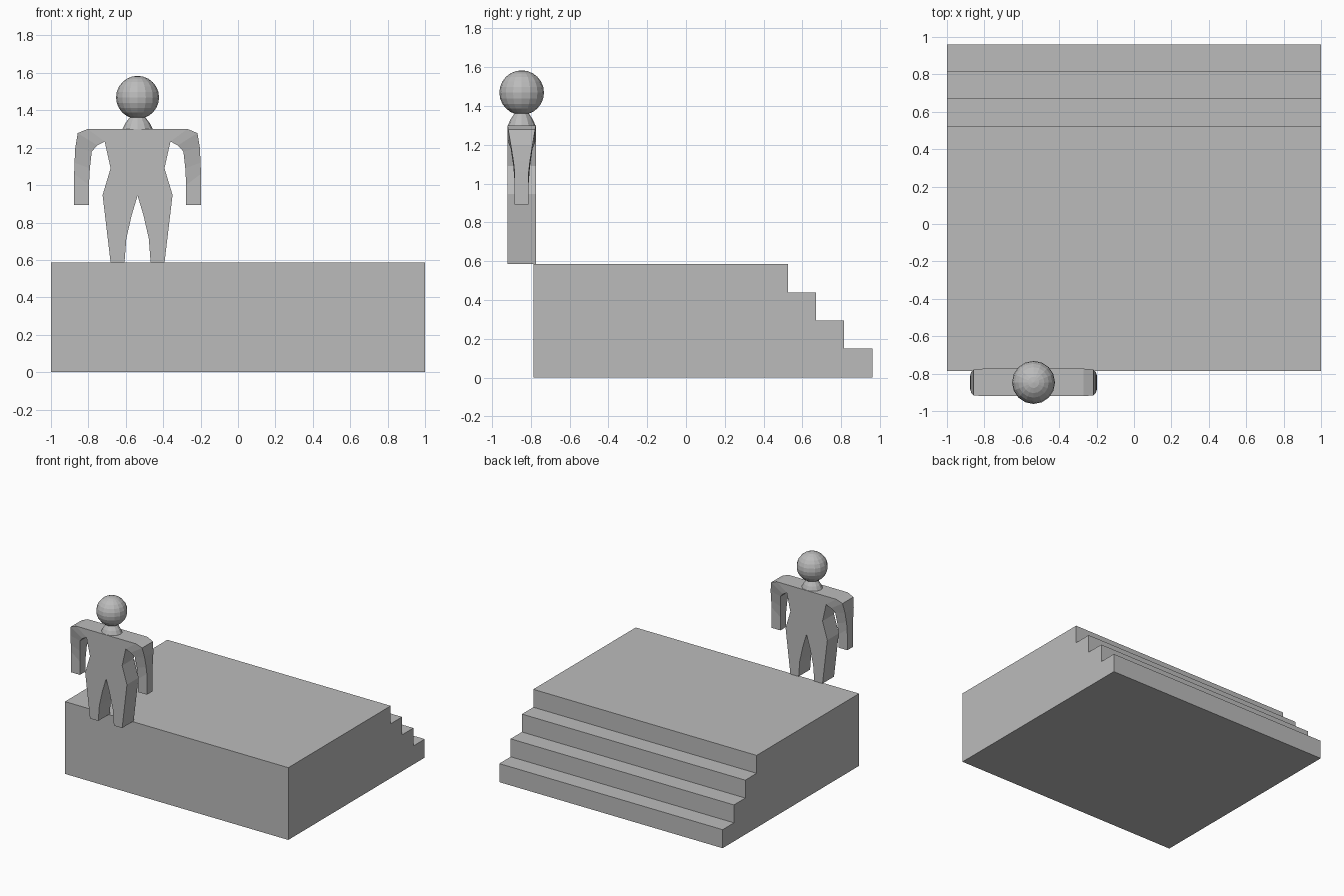
import bpy, bmesh
from mathutils import Matrix

if "Cube" in bpy.data.objects:
    bpy.data.objects.remove(bpy.data.objects["Cube"])

grey = bpy.data.materials.new("plain_grey")
grey.diffuse_color = (0.5, 0.5, 0.5, 1)
grey.use_nodes = True
grey.node_tree.nodes["Principled BSDF"].inputs["Base Color"].default_value = grey.diffuse_color
CX, CY, DECK = -0.537, -0.847, 0.585   # figure centre and deck height


def finish(name, bm, loc=(0, 0, 0)):
    bmesh.ops.remove_doubles(bm, verts=bm.verts, dist=0.0005)
    bmesh.ops.recalc_face_normals(bm, faces=bm.faces)
    mesh = bpy.data.meshes.new(name)
    bm.to_mesh(mesh)
    bm.free()
    mesh.materials.append(grey)
    obj = bpy.data.objects.new(name, mesh)
    obj.location = loc
    bpy.context.collection.objects.link(obj)
    return obj


# Platform with stairs: side profile (y, z) extruded along x
profile = [(-0.785, 0), (-0.785, DECK)]
for i in range(4):
    y, z = 0.525 + 0.145 * i, DECK - 0.145 * i
    profile.append((y, z))
    profile.append((y, z - 0.145 if i < 3 else 0))
bm = bmesh.new()
face = bm.faces.new([bm.verts.new((-1, y, z)) for y, z in profile])
ext = bmesh.ops.extrude_face_region(bm, geom=[face])["geom"]
bmesh.ops.translate(bm, vec=(2, 0, 0),
                    verts=[v for v in ext if isinstance(v, bmesh.types.BMVert)])
finish("stepped_platform", bm)

# Body: flat torso and legs outline, half of it mirrored
D = 0.0735
half = [(0.267, 1.30), (0.176, 1.233), (0.144, 1.09), (0.187, 0.947),
        (0.144, DECK), (0.07, DECK), (0.06, 0.714), (0.032, 0.837)]
outline = half + [(0, 0.944)] + [(-x, z) for x, z in reversed(half)]
bm = bmesh.new()
front = [bm.verts.new((x, -D, z)) for x, z in outline]
back = [bm.verts.new((x, D, z)) for x, z in outline]
bm.faces.new(front)
bm.faces.new(back)
n = len(outline)
for i in range(n):
    if i not in (0, n - 2):            # leave the arm sockets open
        j = (i + 1) % n
        bm.faces.new((front[i], front[j], back[j], back[i]))

# Arms: sections of outer x, z, inner x, z and half depth
arm = [(0.267, 1.30, 0.176, 1.233, D),
       (0.32, 1.278, 0.215, 1.212, 0.069),
       (0.333, 1.20, 0.245, 1.18, 0.056),
       (0.337, 1.12, 0.255, 1.09, 0.043),
       (0.339, 1.06, 0.26, 1.0, 0.036),
       (0.34, 0.893, 0.26, 0.893, 0.036)]
for s in (-1, 1):
    rings = [[bm.verts.new(p) for p in ((s * xo, -d, zo), (s * xo, d, zo),
                                        (s * xi, d, zi), (s * xi, -d, zi))]
             for xo, zo, xi, zi, d in arm]
    for a, b in zip(rings, rings[1:]):
        for i in range(4):
            j = (i + 1) % 4
            bm.faces.new((a[i], a[j], b[j], b[i]))
    bm.faces.new(rings[-1])
finish("figure_body", bm, (CX, CY, 0))

# Neck: short flared cone in two tiers
bm = bmesh.new()
for r1, r2, z1, z2 in ((0.083, 0.066, 1.295, 1.33), (0.066, 0.036, 1.33, 1.37)):
    bmesh.ops.create_cone(bm, cap_ends=False, segments=12, radius1=r1, radius2=r2,
                          depth=z2 - z1, matrix=Matrix.Translation((0, 0, (z1 + z2) / 2)))
for v in bm.verts:
    v.co.y *= 0.88
finish("neck", bm, (CX, CY, 0))

# Head: faceted ball
bm = bmesh.new()
bmesh.ops.create_uvsphere(bm, u_segments=16, v_segments=12, radius=0.115)
finish("head", bm, (CX, CY - 0.0, 1.469))
